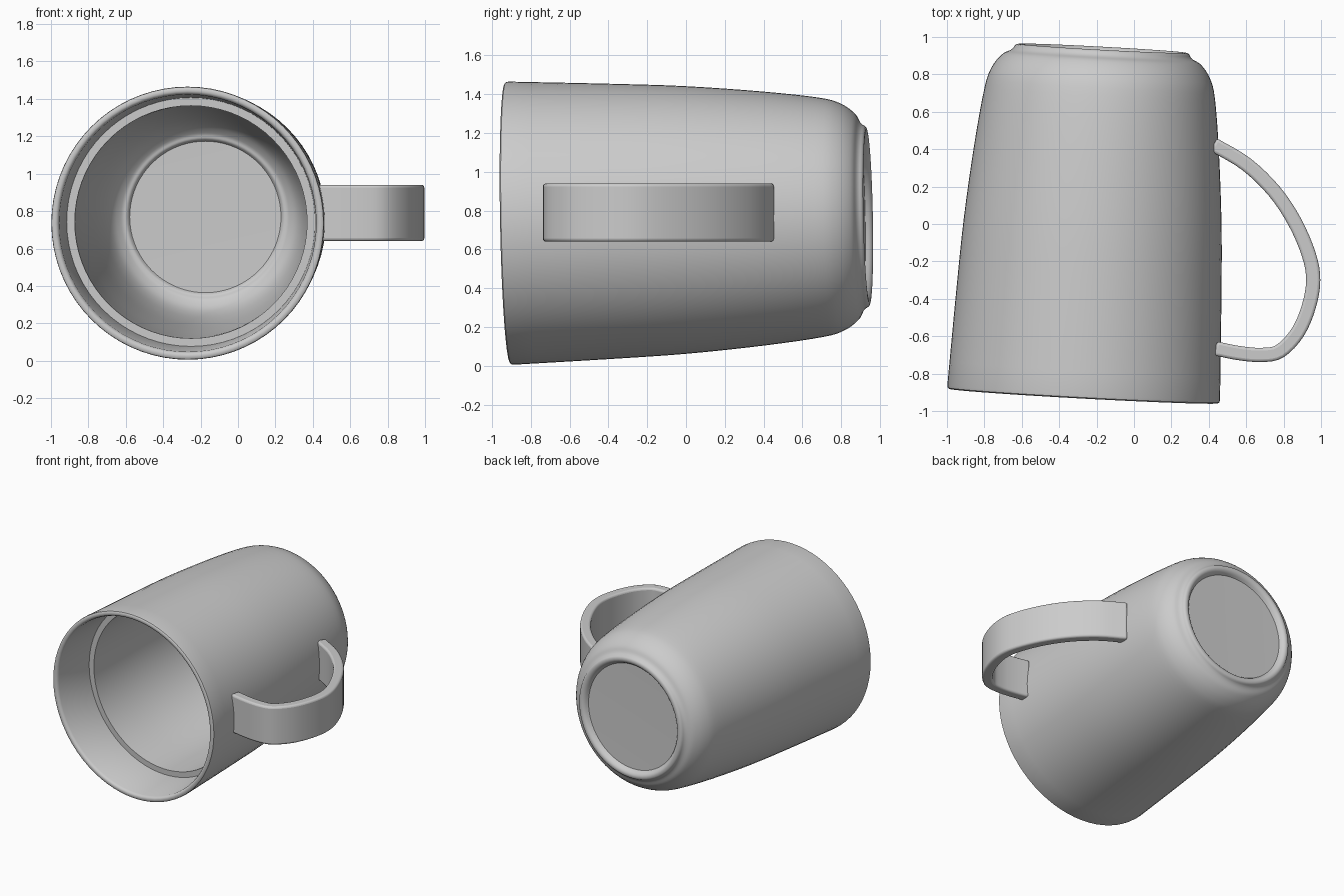
import bpy, bmesh, math
from mathutils import Vector

cube = bpy.data.objects.get("Cube")
if cube:
    bpy.data.objects.remove(cube, do_unlink=True)

# One plain grey for the whole mug
grey = bpy.data.materials.new("plain_grey")
grey.use_nodes = True
grey.diffuse_color = (0.6, 0.6, 0.6, 1)
grey.node_tree.nodes["Principled BSDF"].inputs["Base Color"].default_value = (0.6, 0.6, 0.6, 1)


def smooth_path(points, steps):
    """Catmull-Rom curve through 2D points."""
    p = [Vector(q) for q in points]
    p = [2 * p[0] - p[1]] + p + [2 * p[-1] - p[-2]]
    out = []
    for a, b, c, d in zip(p, p[1:], p[2:], p[3:]):
        for i in range(steps):
            t = i / steps
            out.append(0.5 * (2 * b + (c - a) * t + (2 * a - 5 * b + 4 * c - d) * t ** 2
                              + (3 * b - a - 3 * c + d) * t ** 3))
    return out + [p[-2]]


def make_object(name, bm):
    bmesh.ops.recalc_face_normals(bm, faces=bm.faces)
    mesh = bpy.data.meshes.new(name)
    bm.to_mesh(mesh)
    bm.free()
    mesh.materials.append(grey)
    obj = bpy.data.objects.new(name, mesh)
    bpy.context.collection.objects.link(obj)
    return obj


def shade(obj, angle):
    bpy.ops.object.select_all(action='DESELECT')
    obj.select_set(True)
    bpy.context.view_layer.objects.active = obj
    bpy.ops.object.shade_smooth_by_angle(angle=math.radians(angle))


# Mug body: (radius, distance from rim), from the inner floor out to the foot
cavity = smooth_path([(0.405, 1.77), (0.42, 1.752), (0.45, 1.74), (0.50, 1.68),
                      (0.54, 1.55), (0.575, 1.30), (0.61, 0.80), (0.622, 0.34)], 4)
lip = [Vector(q) for q in [(0.665, 0.34), (0.688, 0.02), (0.695, 0.005), (0.705, 0),
                           (0.72, 0), (0.728, 0.006)]]
wall = smooth_path([(0.73, 0.02), (0.71, 0.52), (0.69, 0.92), (0.655, 1.32), (0.617, 1.62),
                    (0.585, 1.73), (0.535, 1.80), (0.488, 1.828)], 4)
foot = smooth_path([(0.476, 1.838), (0.462, 1.858), (0.44, 1.862), (0.42, 1.85),
                    (0.405, 1.825)], 3)
profile = [Vector((0, 1.775))] + cavity + lip + wall + foot + [Vector((0, 1.82))]

bm = bmesh.new()
verts = [bm.verts.new((r, 0, t)) for r, t in profile]
edges = [bm.edges.new(pair) for pair in zip(verts, verts[1:])]
bmesh.ops.spin(bm, geom=verts + edges, cent=(0, 0, 0), axis=(0, 0, 1),
               angle=math.tau, steps=72, use_merge=True)
bmesh.ops.remove_doubles(bm, verts=bm.verts, dist=0.0005)
body = make_object("mug_body", bm)

# Lay the mug on its side, mouth forward, with its slight lean
body.rotation_mode = 'QUATERNION'
body.rotation_quaternion = Vector((0.054, 1, 0.019)).to_track_quat('Z', 'Y')
body.location = (-0.27, -0.92, 0.735)
shade(body, 40)

# Handle: flat strap following a D-shaped path
path = smooth_path([(0.425, 0.425), (0.60, 0.32), (0.75, 0.175), (0.86, 0.01), (0.935, -0.165),
                    (0.958, -0.30), (0.935, -0.44), (0.875, -0.58), (0.78, -0.68),
                    (0.68, -0.70), (0.56, -0.69), (0.435, -0.665)], 4)
half_thick, low, high = 0.038, 0.64, 0.94
bm = bmesh.new()
rings = []
for i, p in enumerate(path):
    along = (path[min(i + 1, len(path) - 1)] - path[max(i - 1, 0)]).normalized()
    side = Vector((-along.y, along.x)) * half_thick
    corners = [(p + side, low), (p + side, high), (p - side, high), (p - side, low)]
    rings.append([bm.verts.new((c.x, c.y, z)) for c, z in corners])
for a, b in zip(rings, rings[1:]):
    for k in range(4):
        bm.faces.new((a[k], a[(k + 1) % 4], b[(k + 1) % 4], b[k]))
bm.faces.new(rings[0])
bm.faces.new(rings[-1])
handle = make_object("handle", bm)
bevel = handle.modifiers.new("soft_edges", 'BEVEL')
bevel.width = 0.015
bevel.segments = 3
bevel.limit_method = 'ANGLE'
bevel.angle_limit = math.radians(50)
shade(handle, 40)
